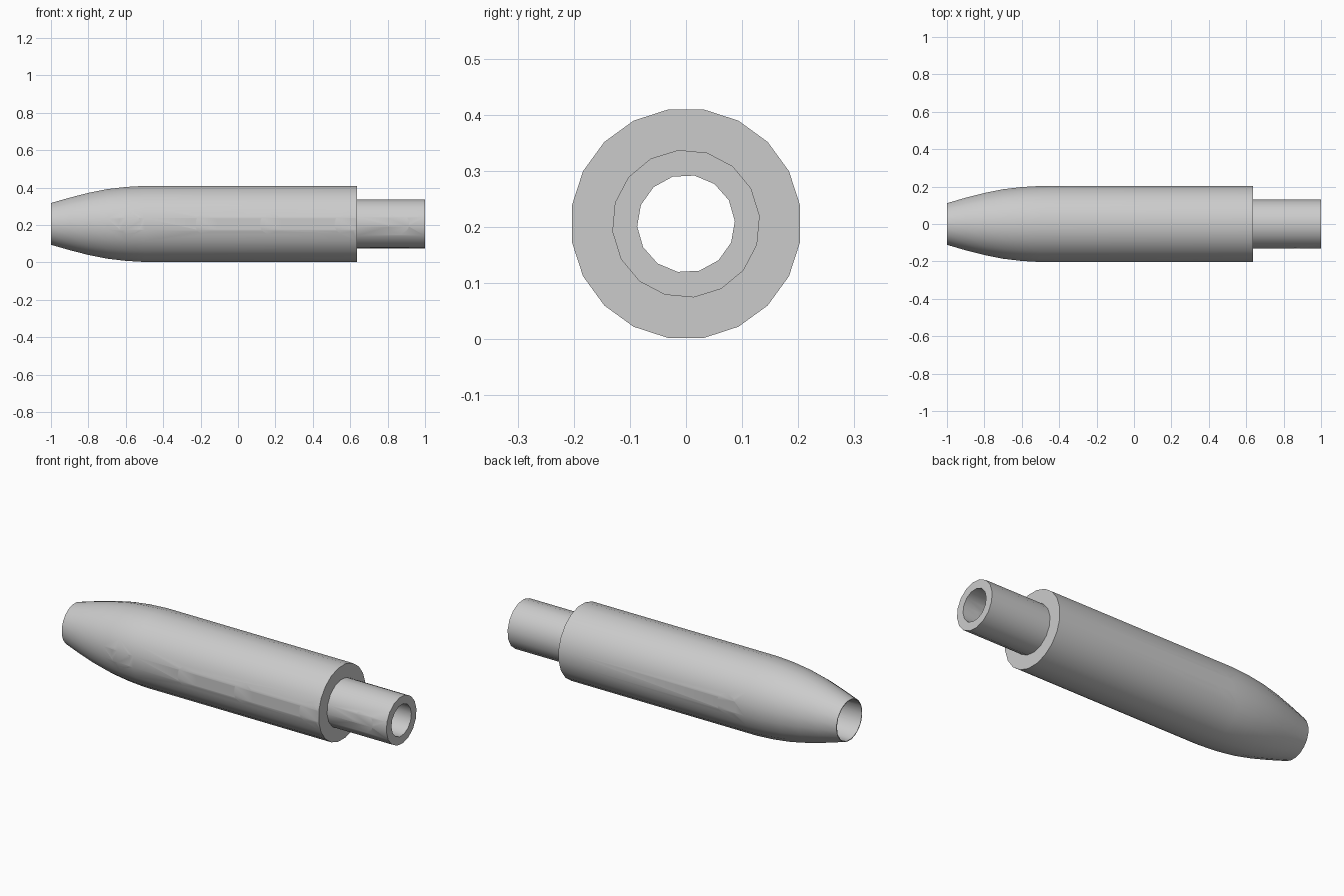
import bpy, bmesh, math

if "Cube" in bpy.data.objects:
    bpy.data.objects.remove(bpy.data.objects["Cube"], do_unlink=True)

AXIS_Z = 0.206

grey = bpy.data.materials.new("plain grey")
grey.use_nodes = True
grey.diffuse_color = (0.6, 0.6, 0.6, 1)
shader = next(n for n in grey.node_tree.nodes if n.type == "BSDF_PRINCIPLED")
shader.inputs["Base Color"].default_value = (0.6, 0.6, 0.6, 1)


def finish(name, bm):
    bmesh.ops.recalc_face_normals(bm, faces=bm.faces)
    mesh = bpy.data.meshes.new(name)
    bm.to_mesh(mesh)
    bm.free()
    mesh.materials.append(grey)
    obj = bpy.data.objects.new(name, mesh)
    bpy.context.collection.objects.link(obj)
    return obj


def turned(name, profile, sides, offset):
    """Closed solid of revolution about the long axis from (x, radius) pairs."""
    bm = bmesh.new()
    rings = []
    for x, r in profile:
        angles = [offset + math.tau * i / sides for i in range(sides)]
        rings.append([bm.verts.new((x, r * math.cos(a), AXIS_Z + r * math.sin(a)))
                      for a in angles])
    for a, b in zip(rings, rings[1:]):
        for i in range(sides):
            j = (i + 1) % sides
            bm.faces.new((a[i], a[j], b[j], b[i]))
    bm.faces.new(rings[0])
    bm.faces.new(rings[-1])
    return finish(name, bm)


def drill(x, side):
    """Round cutter from the axis out through the front (-1) or back (+1)."""
    bm = bmesh.new()
    bmesh.ops.create_cone(bm, cap_ends=True, segments=24,
                          radius1=0.059, radius2=0.059, depth=0.3)
    for v in bm.verts:
        px, py, pz = v.co
        v.co = (x + px, side * 0.15 + pz, AXIS_Z + py)
    return finish("hole_cutter", bm)


# Outer solids: tapered barrel and stepped-down tenon
barrel = turned("barrel", [(-1, 0.113), (-0.9, 0.142), (-0.8, 0.168), (-0.7, 0.188),
                           (-0.6, 0.2), (-0.5, 0.206), (0.637, 0.206)],
                20, math.radians(9))
tenon = turned("tenon", [(0.635, 0.132), (1, 0.132)], 16, math.radians(6))

# Cutters: widening bore, finger holes in front, thumb hole behind
bore = turned("bore_cutter", [(-1.01, 0.11), (1.01, 0.087)], 14, math.radians(3))
barrel_holes = [drill(x, -1) for x in (-0.58, -0.17, 0.175, 0.574)] + [drill(-0.39, 1)]
tenon_holes = [drill(0.857, -1)]

for part, cutters in ((barrel, [bore] + barrel_holes), (tenon, [bore] + tenon_holes)):
    for c in cutters:
        mod = part.modifiers.new("cut", "BOOLEAN")
        mod.operation = "DIFFERENCE"
        mod.solver = "EXACT"
        mod.object = c
    graph = bpy.context.evaluated_depsgraph_get()
    mesh = bpy.data.meshes.new_from_object(part.evaluated_get(graph))
    part.modifiers.clear()
    part.data = mesh
    mesh.name = part.name

for c in [bore] + barrel_holes + tenon_holes:
    bpy.data.objects.remove(c, do_unlink=True)

# Smooth walls with crisp rims
bpy.ops.object.select_all(action="DESELECT")
for part in (barrel, tenon):
    part.select_set(True)
bpy.context.view_layer.objects.active = barrel
bpy.ops.object.shade_smooth_by_angle(angle=math.radians(30))
